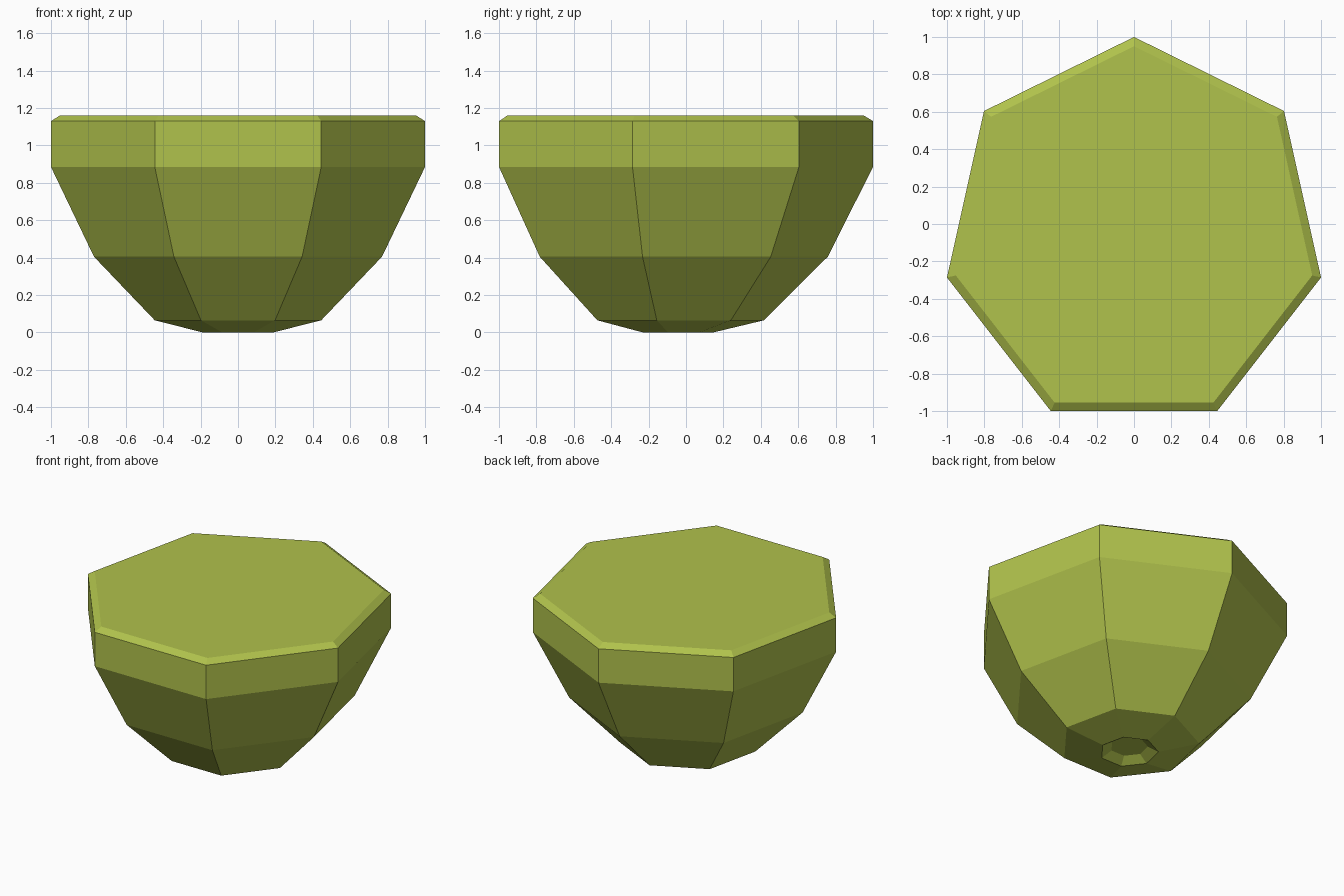
import bpy, bmesh, math

if "Cube" in bpy.data.objects:
    bpy.data.objects.remove(bpy.data.objects["Cube"])

SIDES = 7
RX, RY, CY = 1.0257, 1.052, -0.052   # heptagon radii and centre so the bounds fit +-1
# (scale, height) rings from the recess under the base up to the top face
PROFILE = [(0.12, 0.04), (0.187, 0.0), (0.445, 0.065), (0.77, 0.405),
           (1.0, 0.885), (1.0, 1.13), (0.953, 1.16)]

green = bpy.data.materials.new("olive green")
green.diffuse_color = (0.434, 0.539, 0.072, 1)
green.use_nodes = True
green.node_tree.nodes["Principled BSDF"].inputs["Base Color"].default_value = green.diffuse_color

# faceted bowl-shaped body
bm = bmesh.new()
rings = []
for s, z in PROFILE:
    ring = []
    for i in range(SIDES):
        a = math.pi / 2 + i * 2 * math.pi / SIDES
        ring.append(bm.verts.new((RX * s * math.cos(a), CY + RY * s * math.sin(a), z)))
    rings.append(ring)
for lo, hi in zip(rings, rings[1:]):
    for i in range(SIDES):
        j = (i + 1) % SIDES
        bm.faces.new((lo[i], lo[j], hi[j], hi[i]))

# flat top and recessed base cap
bm.faces.new(rings[-1])
bm.faces.new(rings[0][::-1])
bmesh.ops.recalc_face_normals(bm, faces=bm.faces)

mesh = bpy.data.meshes.new("faceted_body")
bm.to_mesh(mesh)
bm.free()
mesh.materials.append(green)
bpy.context.collection.objects.link(bpy.data.objects.new("faceted_body", mesh))
